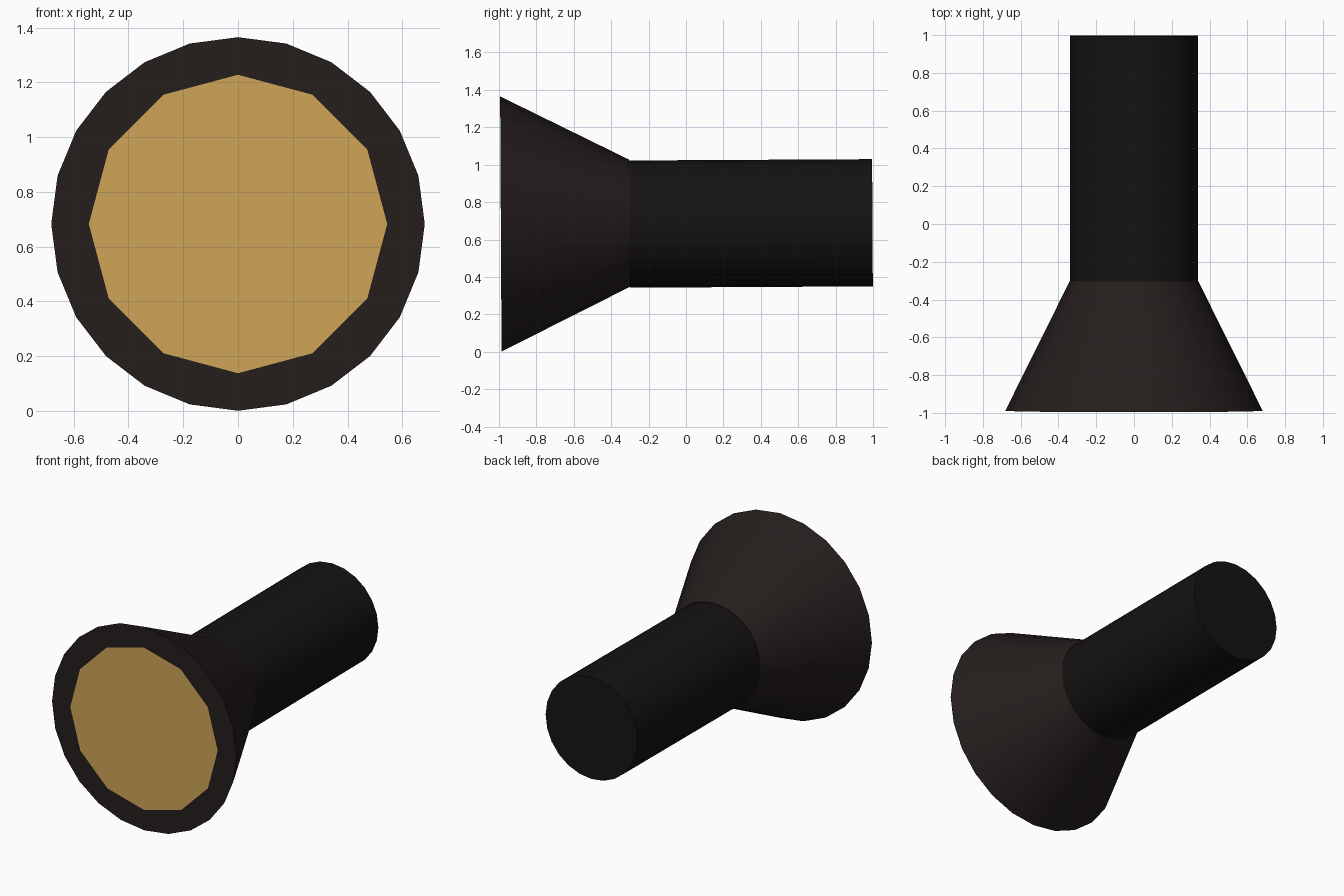
import bpy, math

if "Cube" in bpy.data.objects:
    bpy.data.objects.remove(bpy.data.objects["Cube"])

TILT = 0.0055  # the torch leans up very slightly towards the rear


def material(name, rgb):
    m = bpy.data.materials.new(name)
    m.diffuse_color = (*rgb, 1)
    m.use_nodes = True
    m.node_tree.nodes["Principled BSDF"].inputs["Base Color"].default_value = m.diffuse_color
    return m


def finish(name, mat, smooth=True):
    ob = bpy.context.object
    ob.name = name
    ob.data.materials.append(mat)
    if smooth:
        bpy.ops.object.shade_smooth_by_angle(angle=math.radians(30))
    return ob


def frustum(name, y0, y1, r0, r1, z, mat):
    # front radius r0 at y0, rear radius r1 at y1
    bpy.ops.mesh.primitive_cone_add(
        vertices=24, radius1=r0, radius2=r1, depth=y1 - y0,
        location=(0, (y0 + y1) / 2, z),
        rotation=(-math.pi / 2 + TILT, 0, 0))
    return finish(name, mat)


head_mat = material("dark_brown", (0.018, 0.0125, 0.012))
body_mat = material("black", (0.0075, 0.0065, 0.006))
lens_mat = material("amber", (0.62, 0.38, 0.095))

# Flared head and straight handle
frustum("torch_head", -0.99, -0.302, 0.682, 0.34, 0.685, head_mat)
frustum("torch_handle", -0.302, 0.997, 0.34, 0.34, 0.686, body_mat)

# Flat twelve-sided lens just in front of the head
bpy.ops.mesh.primitive_circle_add(
    vertices=12, radius=0.545, fill_type='NGON',
    location=(0, -0.993, 0.683), rotation=(math.pi / 2 + TILT, 0, 0))
finish("lens", lens_mat, smooth=False)
